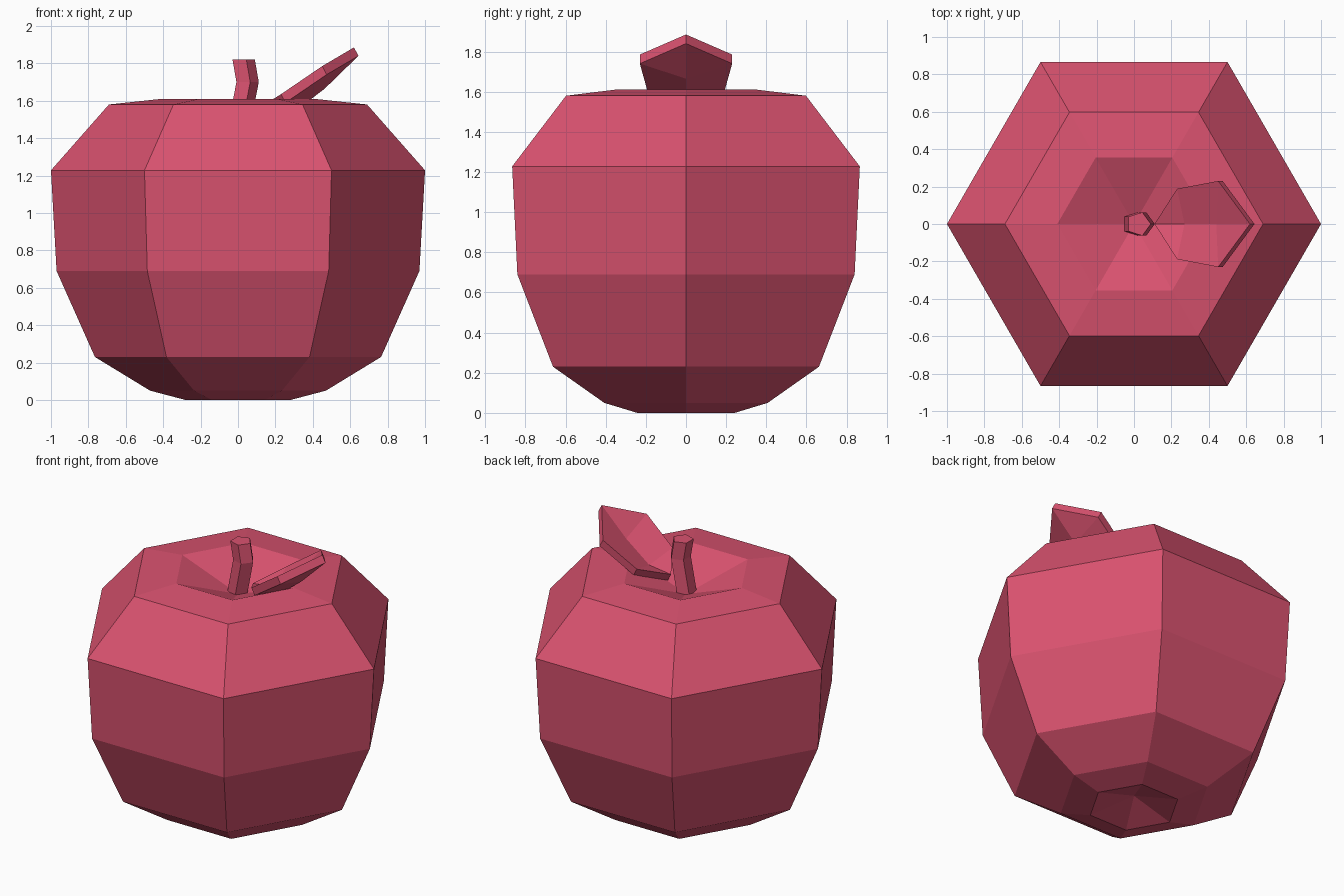
import bpy
import bmesh
from math import cos, sin, tau

if "Cube" in bpy.data.objects:
    bpy.data.objects.remove(bpy.data.objects["Cube"])

red = bpy.data.materials.new("red_skin")
red.diffuse_color = (0.70, 0.085, 0.16, 1)
red.use_nodes = True
red.node_tree.nodes["Principled BSDF"].inputs["Base Color"].default_value = red.diffuse_color


def make_object(name, bm):
    bmesh.ops.recalc_face_normals(bm, faces=bm.faces)
    mesh = bpy.data.meshes.new(name)
    bm.to_mesh(mesh)
    bm.free()
    mesh.materials.append(red)
    obj = bpy.data.objects.new(name, mesh)
    bpy.context.collection.objects.link(obj)
    return obj


def ring(bm, sides, x, z, r):
    return [bm.verts.new((x + r * cos(tau * i / sides), r * sin(tau * i / sides), z))
            for i in range(sides)]


def bridge(bm, rings):
    for a, b in zip(rings, rings[1:]):
        n = len(a)
        for i in range(n):
            j = (i + 1) % n
            bm.faces.new((a[i], a[j], b[j], b[i]))


def fan(bm, loop, z):
    centre = bm.verts.new((0, 0, z))
    for i in range(len(loop)):
        bm.faces.new((loop[i], loop[(i + 1) % len(loop)], centre))


# Fruit body: six-sided profile of (radius, height), dimpled at both ends
profile = [(0.28, 0), (0.47, 0.05), (0.765, 0.23), (0.97, 0.69),
           (1.0, 1.228), (0.69, 1.58), (0.41, 1.61)]
bm = bmesh.new()
rings = [ring(bm, 6, 0, z, r) for r, z in profile]
bridge(bm, rings)
fan(bm, rings[0], 0.08)
fan(bm, rings[-1], 1.46)
make_object("fruit_body", bm)

# Stem: bent five-sided rod of (x centre, height)
bm = bmesh.new()
rings = [ring(bm, 5, x, z, 0.066) for x, z in [(-0.005, 1.44), (0.045, 1.70), (0.024, 1.82)]]
bridge(bm, rings)
bm.faces.new(rings[0])
bm.faces.new(rings[-1])
make_object("stem", bm)

# Leaf: keeled blade, upper sheet plus offset lower sheet joined by a rim
outline = [(0.11, 0, 1.56), (0.23, -0.188, 1.635), (0.45, -0.23, 1.785),
           (0.62, 0, 1.885), (0.45, 0.23, 1.785), (0.23, 0.188, 1.635)]
keel = [(0.27, 0, 1.58), (0.44, 0, 1.71)]
bm = bmesh.new()
rims = []
for dx, dz in [(0, 0), (0.024, -0.045)]:
    o = [bm.verts.new((x + dx, y, z + dz)) for x, y, z in outline]
    k = [bm.verts.new((x + dx, y, z + dz)) for x, y, z in keel]
    for e1, e2 in [(o[1], o[2]), (o[5], o[4])]:
        bm.faces.new((o[0], e1, k[0]))
        bm.faces.new((k[0], e1, e2, k[1]))
        bm.faces.new((k[1], e2, o[3]))
    rims.append(o)
bridge(bm, rims)
make_object("leaf", bm)
